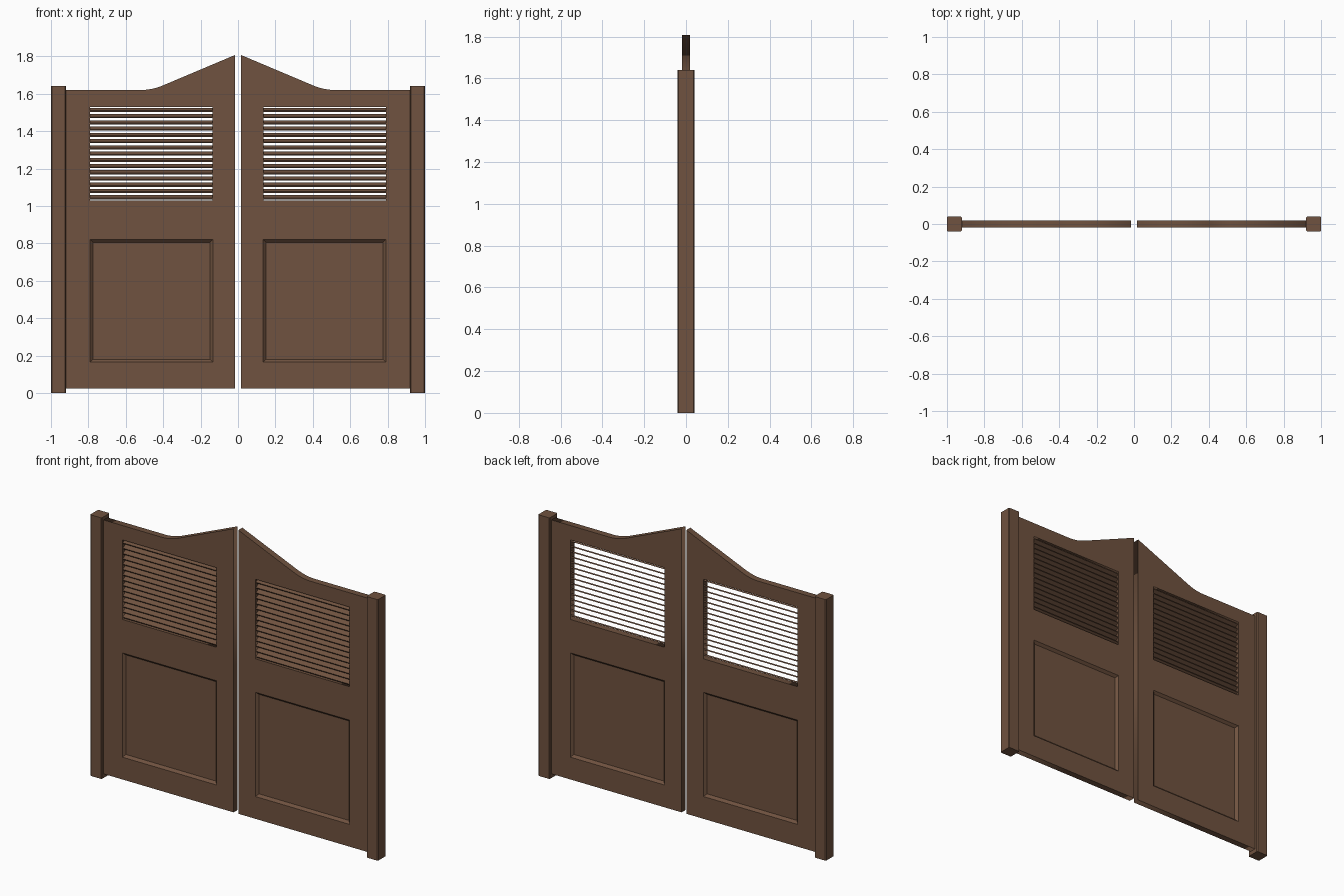
import bpy, bmesh, math
from mathutils import Matrix

if "Cube" in bpy.data.objects:
    bpy.data.objects.remove(bpy.data.objects["Cube"])

wood = bpy.data.materials.new("brown_wood")
wood.diffuse_color = (0.16, 0.085, 0.05, 1)
wood.use_nodes = True
wood.node_tree.nodes["Principled BSDF"].inputs["Base Color"].default_value = wood.diffuse_color

X0, X1 = 0.135, 0.79      # width of both openings
LZ0, LZ1 = 1.03, 1.53     # louver opening
PZ0, PZ1 = 0.165, 0.82    # recessed panel


def finish(obj):
    obj.data.materials.clear()
    obj.data.materials.append(wood)
    obj.modifiers.new("mirror", 'MIRROR').use_axis = (True, False, False)


def mesh_object(name, bm):
    bmesh.ops.recalc_face_normals(bm, faces=bm.faces)
    me = bpy.data.meshes.new(name)
    bm.to_mesh(me)
    bm.free()
    obj = bpy.data.objects.new(name, me)
    bpy.context.collection.objects.link(obj)
    finish(obj)
    return obj


def add_box(bm, center, size, tilt=0.0):
    m = (Matrix.Translation(center) @ Matrix.Rotation(tilt, 4, 'X')
         @ Matrix.Diagonal((*size, 1)))
    return bmesh.ops.create_cube(bm, size=1, matrix=m)["verts"]


def rect(x0, x1, z0, z1):
    return [(x0, z0), (x1, z0), (x1, z1), (x0, z1)]


# Side posts with slightly eased upright corners
bm = bmesh.new()
add_box(bm, (0.96, 0, 0.82), (0.08, 0.08, 1.64))
upright = [e for e in bm.edges if abs(e.verts[0].co.z - e.verts[1].co.z) > 1]
bmesh.ops.bevel(bm, geom=upright, offset=0.005, segments=1, affect='EDGES')
mesh_object("side_posts", bm)

# Door leaf: outline with swept top, and two openings
outline = [(0.016, 0.025), (0.92, 0.025), (0.92, 1.62), (0.51, 1.62)]
n = 6
for i in range(1, n + 1):     # soft curve between the flat and the slope
    t = i / n
    outline.append((0.51 * (1 - t)**2 + 2 * t * (1 - t) * 0.455 + t * t * 0.40,
                    1.62 * (1 - t)**2 + 2 * t * (1 - t) * 1.622 + t * t * 1.645))
outline.append((0.016, 1.807))
cu = bpy.data.curves.new("door_leaves", 'CURVE')
cu.dimensions = '2D'
cu.fill_mode = 'BOTH'
cu.extrude = 0.02
for pts in (outline, rect(X0, X1, LZ0, LZ1), rect(X0, X1, PZ0, PZ1)):
    sp = cu.splines.new('POLY')
    sp.points.add(len(pts) - 1)
    for p, (x, z) in zip(sp.points, pts):
        p.co = (x, z, 0, 1)
    sp.use_cyclic_u = True
leaf = bpy.data.objects.new("door_leaves", cu)
bpy.context.collection.objects.link(leaf)
bpy.context.view_layer.objects.active = leaf
leaf.select_set(True)
bpy.ops.object.convert(target='MESH')
leaf = bpy.context.view_layer.objects.active
leaf.data.transform(Matrix.Rotation(math.pi / 2, 4, 'X'))
finish(leaf)

# Recessed panels with sloped edges, front and back
bm = bmesh.new()
b = 0.015
for s in (-1, 1):
    outer = [bm.verts.new((x, s * 0.02, z)) for x, z in rect(X0, X1, PZ0, PZ1)]
    inner = [bm.verts.new((x, s * 0.005, z))
             for x, z in rect(X0 + b, X1 - b, PZ0 + b, PZ1 - b)]
    bm.faces.new(inner)
    for i in range(4):
        j = (i + 1) % 4
        bm.faces.new((outer[i], outer[j], inner[j], inner[i]))
    if s == -1:
        front = outer
for i in range(4):
    j = (i + 1) % 4
    bm.faces.new((front[i], front[j], outer[j], outer[i]))
mesh_object("recessed_panels", bm)

# Louver slats, front edge low and back edge high
bm = bmesh.new()
count = 15
pitch = (LZ1 - LZ0) / count
for i in range(count):
    add_box(bm, ((X0 + X1) / 2, 0, LZ0 + (i + 0.5) * pitch),
            (X1 - X0 + 0.004, 0.030, 0.008), math.radians(30))
mesh_object("louver_slats", bm)
